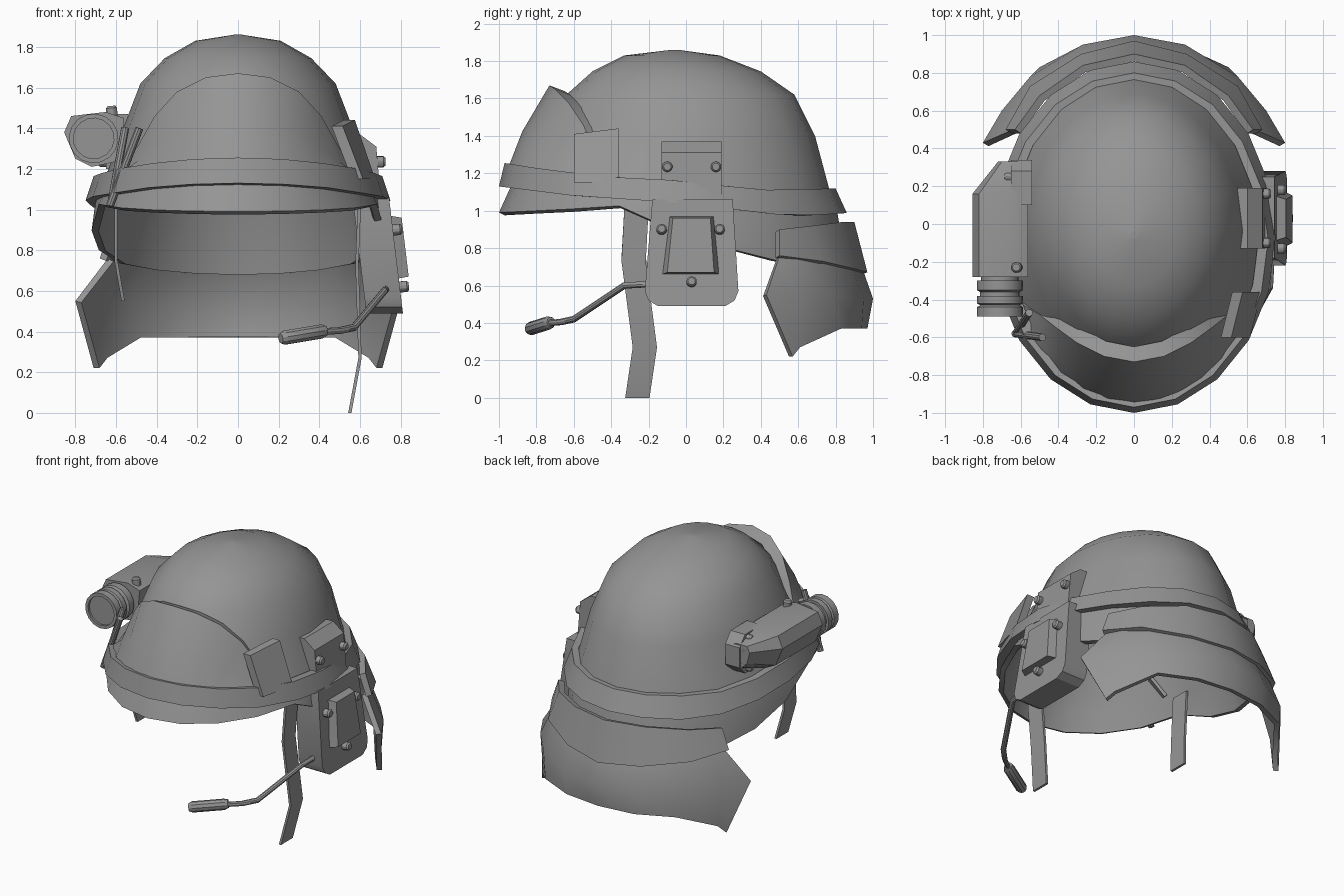
import bpy, bmesh, math
from mathutils import Vector

if "Cube" in bpy.data.objects:
    bpy.data.objects.remove(bpy.data.objects["Cube"])

grey = bpy.data.materials.new("matte grey")
grey.use_nodes = True
grey.diffuse_color = (0.3, 0.3, 0.3, 1)
grey.node_tree.nodes["Principled BSDF"].inputs["Base Color"].default_value = (0.3, 0.3, 0.3, 1)


def loft(name, rows, closed=False, caps=False, thick=0, angle=30):
    """Skin rows of points; rows run downward, points run counter-clockwise."""
    bm = bmesh.new()
    vs = [[bm.verts.new(p) for p in row] for row in rows]
    n = len(vs[0])
    for a, b in zip(vs, vs[1:]):
        for i in range(n if closed else n - 1):
            j = (i + 1) % n
            bm.faces.new((a[i], b[i], b[j], a[j]))
    if caps:
        bm.faces.new(vs[0])
        bm.faces.new(vs[-1])
        bmesh.ops.recalc_face_normals(bm, faces=bm.faces)
    me = bpy.data.meshes.new(name)
    bm.to_mesh(me)
    bm.free()
    me.materials.append(grey)
    ob = bpy.data.objects.new(name, me)
    bpy.context.collection.objects.link(ob)
    bpy.ops.object.select_all(action='DESELECT')
    ob.select_set(True)
    bpy.context.view_layer.objects.active = ob
    if thick:
        mod = ob.modifiers.new("thickness", 'SOLIDIFY')
        mod.thickness = thick
        bpy.ops.object.modifier_apply(modifier=mod.name)
    bpy.ops.object.shade_smooth_by_angle(angle=math.radians(angle))
    return ob


def interp(table, y):
    for (a, p), (b, q) in zip(table, table[1:]):
        if y <= b:
            return p + (q - p) * max(0, (y - a) / (b - a))
    return table[-1][1]


def ring(rx, front, back, height, n=20):
    """Elliptic ring; height is a number or a table of (y, z)."""
    cy, ry = (front + back) / 2, (back - front) / 2
    out = []
    for i in range(n):
        t = math.tau * i / n
        y = cy - ry * math.cos(t)
        z = interp(height, y) if isinstance(height, list) else height
        out.append((rx * math.sin(t), y, z))
    return out


def rod(name, stations, sides=10):
    """Round bar through (point, radius) stations."""
    pts = [Vector(p) for p, r in stations]
    d = (pts[-1] - pts[0]).normalized()
    u = d.cross(Vector((0.1, 0.2, 1))).normalized()
    v = d.cross(u)
    rows = [[p + r * (math.cos(math.tau * i / sides) * u + math.sin(math.tau * i / sides) * v)
             for i in range(sides)] for p, (_, r) in zip(pts, stations)]
    return loft(name, rows, closed=True, caps=True)


def bolt(name, p, axis, r=0.028, h=0.035):
    p, a = Vector(p), Vector(axis).normalized()
    rod(name, [(p - a * h, r), (p + a * h * 0.7, r), (p + a * h, r * 0.7)], 12)


# Helmet shell with a skirt that drops toward the back
band_top = [(-1, 1.26), (-.75, 1.22), (-.4, 1.18), (0, 1.16), (.37, 1.11), (.85, 1.12)]
band_low = [(-1, 1.13), (-.6, 1.08), (0, 1.04), (.3, 1.0), (.58, .97), (.9, .99)]
skirt = [(-1, .99), (-.6, 1.01), (-.3, 1.03), (-.14, .92), (.25, .79), (.5, .73), (.9, .68)]
crown = [(.02, -.08, -.04, 1.86), (.21, -.33, .18, 1.83), (.36, -.5, .4, 1.745),
         (.48, -.64, .58, 1.62), (.565, -.75, .69, 1.4)]
rows = [ring(*c) for c in crown]
rows += [ring(.65, -.88, .765, band_top), ring(.7, -.94, .81, band_low), ring(.72, -1.0, .86, skirt)]
shell = loft("helmet_shell", rows, closed=True, thick=.035, angle=40)
loft("crown_cap", [ring(*crown[0]), ring(.01, -.065, -.055, 1.84)], closed=True, caps=True)

# Rim band
loft("rim_band", [ring(.66, -.9, .76, band_top), ring(.71, -.97, .80, band_top),
                  ring(.75, -1.0, .86, band_low), ring(.68, -.93, .79, band_low)], closed=True)


def mirrored(half, to_left):
    """Full row from points on the +x half, ordered from the centre outward."""
    other = [(-x, y, z) for x, y, z in half[:0:-1]]
    full = other + half
    return full[::-1] if to_left else full


# Raised plate on the brow
top = [(0, -.73, 1.67), (.16, -.7, 1.65), (.3, -.63, 1.58), (.41, -.55, 1.46), (.5, -.48, 1.3), (.6, -.42, 1.15)]
base = []
for i in range(6):
    t = math.radians(11 * i)
    base.append((.7 * math.sin(t), -.05 - .92 * math.cos(t), 1.18))
mid = [tuple((p + q) / 2 + b for p, q, b in zip(a, c, (0, -.025, .0))) for a, c in zip(top, base)]
lip = [(x * .93, y + .08, z - .03) for x, y, z in top]
loft("brow_plate", [mirrored(r, False) for r in (lip, top, mid, base)], thick=.02)

# Neck guard, upper and lower layers
up_top = [(0, .9, .94), (.27, .84, .94), (.5, .68, .92), (.63, .5, .9)]
up_low = [(0, .97, .67), (.28, .9, .69), (.55, .73, .73), (.68, .5, .76)]
loft("neck_guard_upper", [mirrored(r, True) for r in (up_top, up_low)], thick=.04)
low_top = [(0, .94, .7), (.26, .88, .7), (.5, .73, .73), (.6, .6, .75), (.64, .5, .76)]
low_mid = [(0, 1, .53), (.27, .95, .53), (.55, .78, .54), (.7, .6, .55), (.8, .43, .55)]
low_end = [(0, .97, .37), (.26, .94, .37), (.5, .83, .37), (.67, .61, .27), (.71, .57, .22)]
loft("neck_guard_lower", [mirrored(r, True) for r in (low_top, low_mid, low_end)], thick=.035)


# Chin straps
def strap(name, path):
    loft(name, [[(x - .008, y - .065, z), (x + .008, y - .065, z), (x + .008, y + .065, z),
                 (x - .008, y + .065, z)] for x, y, z in path], closed=True, caps=True)


strap("left_strap", [(.6, -.26, 1.1), (.585, -.28, .73), (.6, -.22, .27), (.55, -.26, 0)])
strap("right_strap", [(-.6, -.26, 1.1), (-.6, -.28, .75), (-.565, -.24, .55)])


def slab(name, outline, inner, outer):
    """Panel from a (y, z) outline between two x functions of z."""
    return loft(name, [[(f(z), y, z) for y, z in outline] for f in (inner, outer)], closed=True, caps=True)


# Ear cup with tapered cover
cup = [(-.18, 1.06), (-.22, .57), (-.2, .52), (-.15, .49), (.21, .49), (.26, .52), (.28, .57), (.25, 1.06)]
lean = lambda x: (lambda z: x + (1 - z) * .12)
slab("ear_cup", cup, lean(.57), lean(.75))
loft("ear_cover", [[(lean(x)(z), y, z) for y, z in quad] for x, quad in (
    (.74, [(-.13, .66), (.18, .66), (.15, .97), (-.09, .97)]),
    (.8, [(-.1, .67), (.15, .67), (.13, .96), (-.07, .96)]))], closed=True, caps=True)
for y, z in ((-.13, .9), (.18, .9), (.03, .62)):
    bolt("ear_cup_bolt", (lean(.76)(z), y, z), (1, 0, .1))

# Side mount above the ear and its bolts
mount = [(.5, 1.37), (.6, 1.37), (.68, 1.31), (.7, 1.08), (.58, 1.08)]
loft("side_mount", [[(x, y, z) for x, z in mount] for y in (-.13, .19)], closed=True, caps=True)
for y in (-.1, .16):
    bolt("mount_bolt", (.69, y, 1.235), (1, 0, 0))

# Flat pad on the left temple
loft("temple_pad", [[(.5 + d, -.6, 1.41), (.6 + d, -.6, 1.15), (.66 + d, -.36, 1.15), (.56 + d, -.36, 1.44)]
                    for d in (-.04, .015)], closed=True, caps=True)

# Boom microphone
boom = [(.73, -.15, .61), (.72, -.33, .6), (.57, -.6, .42), (.5, -.67, .405), (.42, -.73, .4)]
rod("microphone_boom", [(p, .018) for p in boom])
rod("microphone", [((.43, -.72, .405), .027), ((.41, -.735, .4), .036), ((.23, -.83, .37), .036),
                   ((.21, -.84, .366), .025)])

# Lamp body, stepped lens and rear bracket
body = [(-.56, 1.45), (-.65, 1.48), (-.82, 1.46), (-.855, 1.38), (-.8, 1.25), (-.72, 1.21), (-.58, 1.24)]
tail = [(-.56, 1.4), (-.62, 1.42), (-.7, 1.42), (-.72, 1.38), (-.7, 1.3), (-.66, 1.26), (-.58, 1.26)]
loft("lamp_body", [[(x, y, z) for x, z in sec] for sec, y in ((body, -.28), (body, .16), (tail, .33))],
     closed=True, caps=True)
steps = [(-.27, .1), (-.3, .1), (-.3, .122), (-.35, .122), (-.36, .105), (-.38, .105), (-.38, .122),
         (-.42, .122), (-.43, .105), (-.44, .122), (-.49, .122), (-.49, .1), (-.475, .1)]
rod("lamp_lens", [((-.71, y, 1.35), r) for y, r in steps], 16)
loft("lamp_bracket", [[(x, y, z) for y, z in ((.1, 1.2), (.28, 1.2), (.34, 1.26), (.34, 1.4), (.28, 1.47), (.1, 1.47))]
                      for x in (-.54, -.65)], closed=True, caps=True)
bolt("lamp_top_bolt", (-.62, -.23, 1.475), (-.1, 0, 1))
for y, z in ((.16, 1.44), (.25, 1.44), (.31, 1.38), (.31, 1.28), (.25, 1.23)):
    bolt("bracket_bolt", (-.65, y, z), (-1, 0, 0), .022)

# Two short clips on the right temple
rod("temple_clip", [((-.63, -.58, 1.02), .02), ((-.485, -.6, 1.4), .02)])
rod("temple_clip", [((-.62, -.57, 1.05), .02), ((-.555, -.47, 1.4), .02)])
